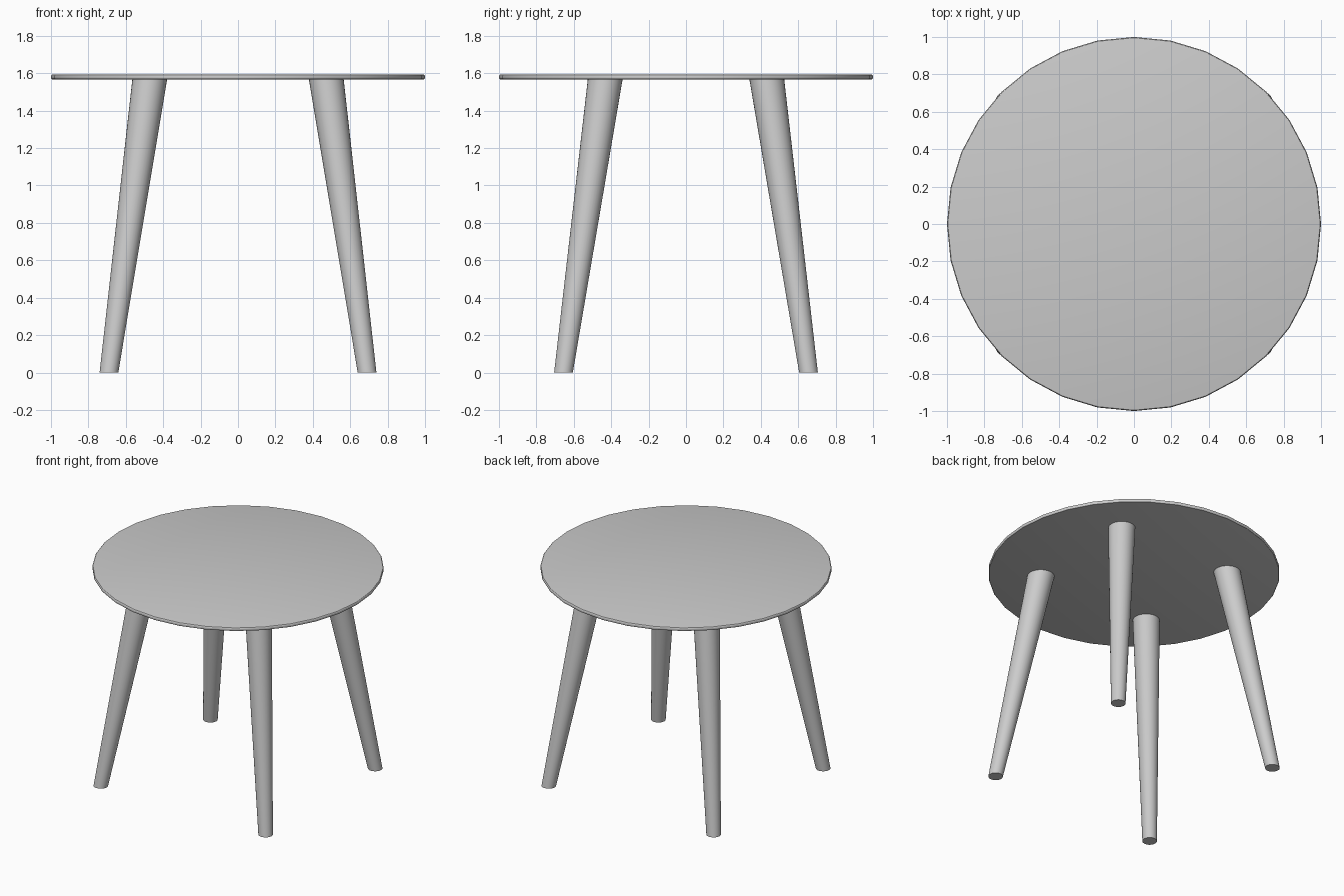
import bpy, bmesh
from math import cos, sin, pi

if "Cube" in bpy.data.objects:
    bpy.data.objects.remove(bpy.data.objects["Cube"])


def loft(name, rings, sides):
    """Closed solid from horizontal rings (x, y, z, radius)."""
    bm = bmesh.new()
    loops = [[bm.verts.new((x + r * cos(2 * pi * i / sides),
                            y + r * sin(2 * pi * i / sides), z))
              for i in range(sides)] for x, y, z, r in rings]
    for a, b in zip(loops, loops[1:]):
        for i in range(sides):
            j = (i + 1) % sides
            bm.faces.new((a[i], a[j], b[j], b[i]))
    bm.faces.new(loops[0][::-1])
    bm.faces.new(loops[-1])
    mesh = bpy.data.meshes.new(name)
    bm.to_mesh(mesh)
    bm.free()
    obj = bpy.data.objects.new(name, mesh)
    bpy.context.collection.objects.link(obj)
    bpy.ops.object.select_all(action='DESELECT')
    obj.select_set(True)
    bpy.context.view_layer.objects.active = obj
    bpy.ops.object.shade_smooth_by_angle(angle=pi / 6)
    return obj


# Round table top with a softly rounded rim
z0, z1, b = 1.567, 1.593, 0.009
arc = [(b * (1 - sin(a)), b * (1 - cos(a))) for a in (0, pi / 6, pi / 3, pi / 2)]
rim = [(0, 0, z0 + dz, 1 - dr) for dr, dz in arc]
rim += [(0, 0, z1 - dz, 1 - dr) for dr, dz in reversed(arc)]
loft("table_top", rim, 32)

# Four splayed, tapered legs with level feet
for sy, front in ((-1, "front"), (1, "back")):
    for sx, side in ((-1, "left"), (1, "right")):
        loft(f"{front}_{side}_leg",
             [(0.69 * sx, 0.655 * sy, 0, 0.05),
              (0.472 * sx, 0.432 * sy, 1.568, 0.093)], 32)
